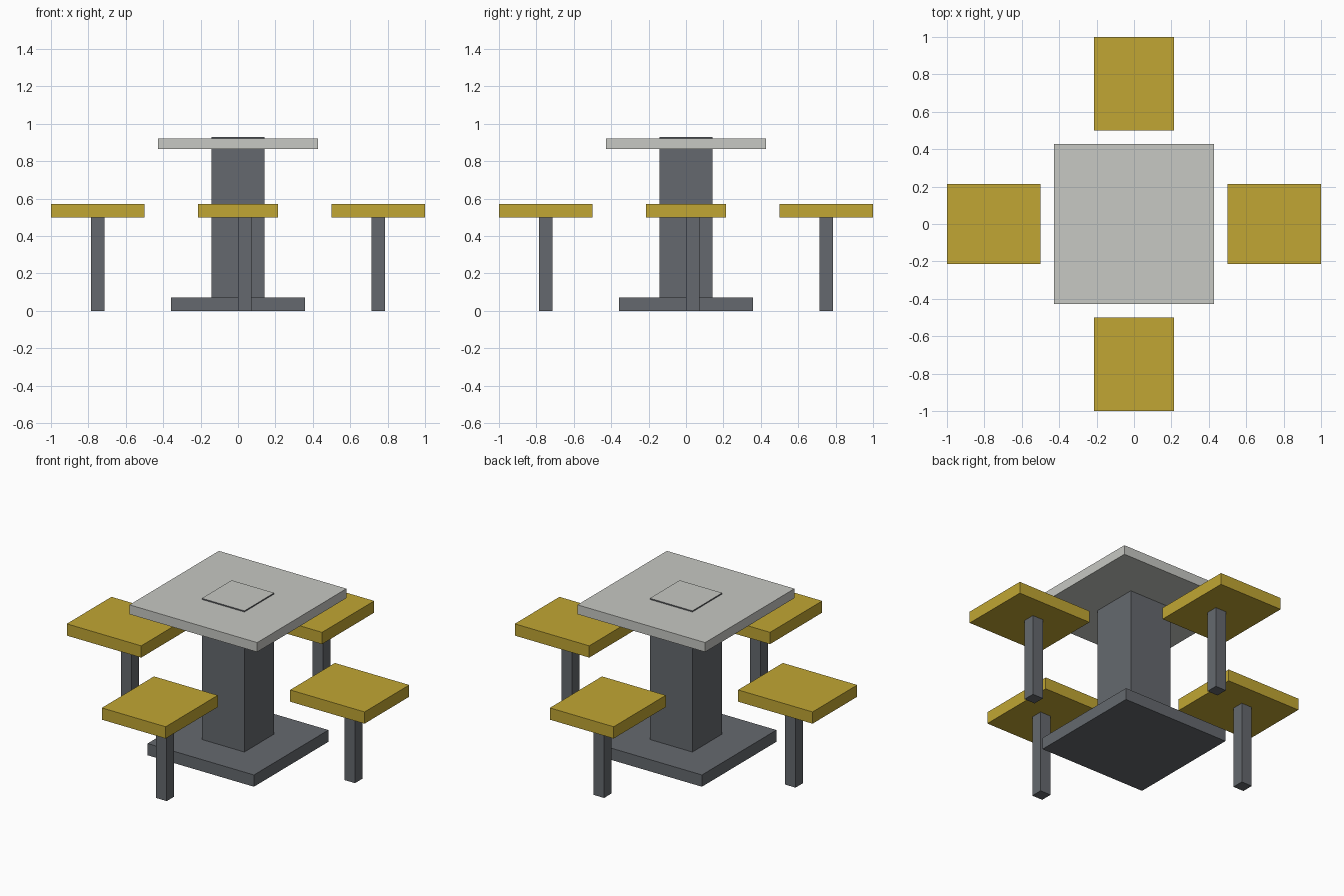
import bpy, bmesh

if "Cube" in bpy.data.objects:
    bpy.data.objects.remove(bpy.data.objects["Cube"])

U = 1 / 14  # grid unit of the model


def material(name, rgb):
    m = bpy.data.materials.new(name)
    m.diffuse_color = (*rgb, 1)
    m.use_nodes = True
    m.node_tree.nodes["Principled BSDF"].inputs["Base Color"].default_value = m.diffuse_color
    return m


gold = material("mustard yellow", (0.533, 0.381, 0.033))
dark = material("slate grey", (0.130, 0.141, 0.156))
pale = material("pale stone", (0.571, 0.578, 0.546))


def box(name, lo, hi, mat):
    """Axis-aligned box between two corners given in grid units."""
    bm = bmesh.new()
    bmesh.ops.create_cube(bm, size=1)
    for v in bm.verts:
        v.co = [(lo[i] if v.co[i] < 0 else hi[i]) * U for i in range(3)]
    me = bpy.data.meshes.new(name)
    bm.to_mesh(me)
    bm.free()
    me.materials.append(mat)
    ob = bpy.data.objects.new(name, me)
    bpy.context.collection.objects.link(ob)
    return ob


# Table: base, pillar, top
box("base", (-5, -5, 0), (5, 5, 1), dark)
pillar = box("pillar", (-2, -2, 1), (2, 2, 13), dark)
box("tabletop", (-6, -6, 12.1), (6, 6, 12.9), pale)

# The pillar end showing through the top is pale
pillar.data.materials.append(pale)
for p in pillar.data.polygons:
    if p.normal.z > 0.5:
        p.material_index = 1

# Four stools; every leg sits one half-unit off centre towards +x or +y
for name, axis, sign in (("right", 0, 1), ("left", 0, -1),
                         ("back", 1, 1), ("front", 1, -1)):
    def span(a, b, c, d, z0, z1):
        near, far = sorted((sign * a, sign * b))
        lo, hi = [near, c], [far, d]
        if axis:
            lo.reverse()
            hi.reverse()
        return (*lo, z0), (*hi, z1)

    box(name + "_seat", *span(7, 14, -3, 3, 7, 8), gold)
    box(name + "_leg", *span(10, 11, 0, 1, 0, 7), dark)
